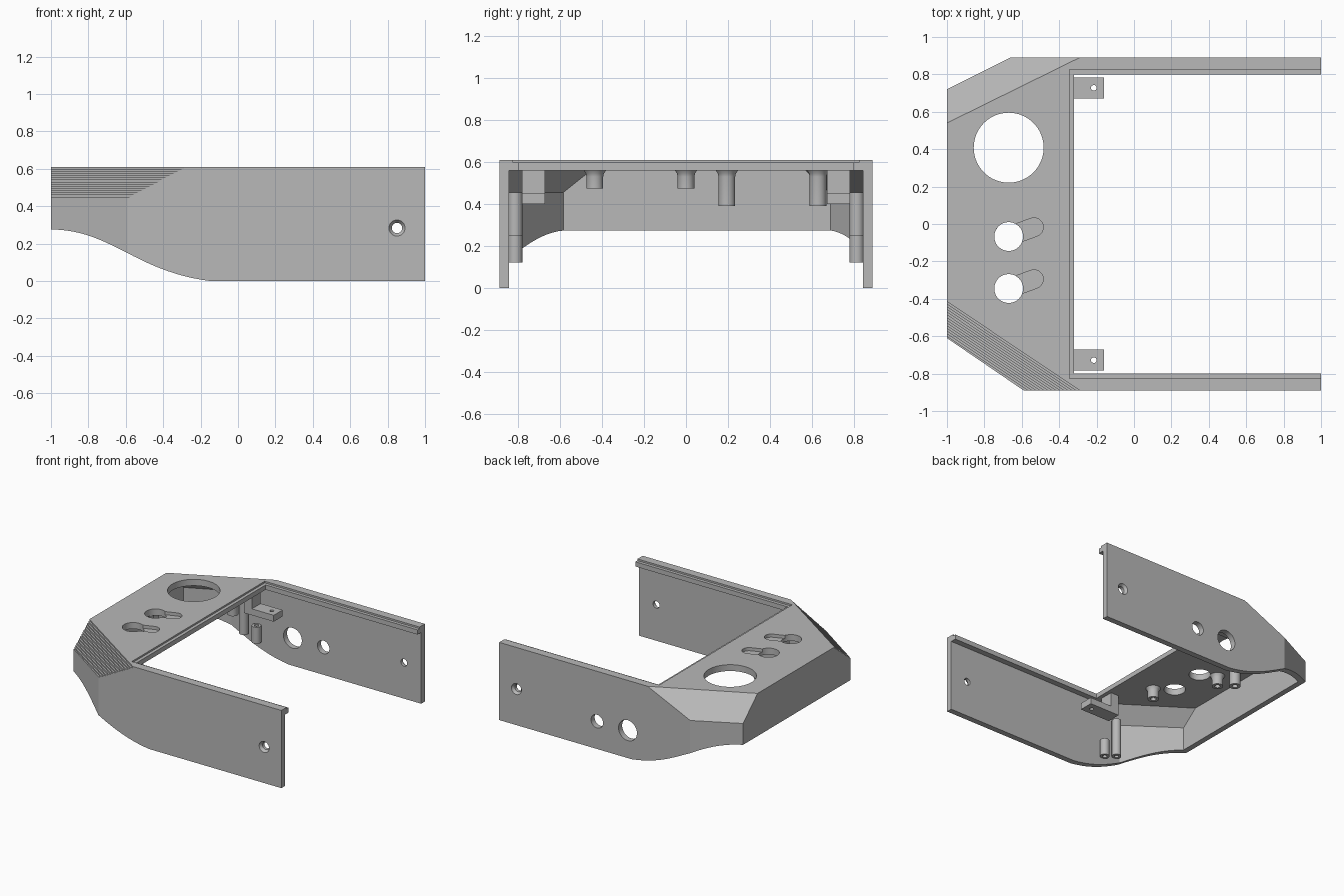
import bpy, bmesh, math
from mathutils import Vector
from mathutils.geometry import interpolate_bezier

cube = bpy.data.objects.get("Cube")
if cube:
    bpy.data.objects.remove(cube, do_unlink=True)

grey = bpy.data.materials.new("plain_grey")
grey.use_nodes = True
colour = (0.48, 0.48, 0.48, 1)
grey.diffuse_color = colour
grey.node_tree.nodes["Principled BSDF"].inputs["Base Color"].default_value = colour

ALONG_Z = lambda u, v, w: Vector((u, v, w))
ALONG_Y = lambda u, v, w: Vector((u, w, v))


def finish(name, bm):
    bmesh.ops.recalc_face_normals(bm, faces=bm.faces)
    mesh = bpy.data.meshes.new(name)
    bm.to_mesh(mesh)
    bm.free()
    mesh.materials.append(grey)
    obj = bpy.data.objects.new(name, mesh)
    bpy.context.scene.collection.objects.link(obj)
    return obj


def prism(name, pts, lo, hi, place=ALONG_Z, taper=None):
    """Extrude a 2D outline; an optional second outline closes the far end."""
    bm = bmesh.new()
    a = [bm.verts.new(place(u, v, lo)) for u, v in pts]
    b = [bm.verts.new(place(u, v, hi)) for u, v in (taper or pts)]
    bm.faces.new(a)
    bm.faces.new(b[::-1])
    for i in range(len(a)):
        j = (i + 1) % len(a)
        bm.faces.new((a[i], a[j], b[j], b[i]))
    return finish(name, bm)


def rect(x0, x1, y0, y1):
    return [(x0, y0), (x1, y0), (x1, y1), (x0, y1)]


def circle(x, y, r, n=48):
    return [(x + r * math.cos(math.tau * i / n), y + r * math.sin(math.tau * i / n)) for i in range(n)]


def capsule(p, q, r, n=16):
    ang = math.atan2(q[1] - p[1], q[0] - p[0])
    pts = []
    for c, start in ((q, ang - math.pi / 2), (p, ang + math.pi / 2)):
        for i in range(n + 1):
            t = start + math.pi * i / n
            pts.append((c[0] + r * math.cos(t), c[1] + r * math.sin(t)))
    return pts


def cut(body, cutter):
    mod = body.modifiers.new("cut", 'BOOLEAN')
    mod.operation, mod.solver, mod.object = 'DIFFERENCE', 'EXACT', cutter
    bpy.context.view_layer.update()
    deps = bpy.context.evaluated_depsgraph_get()
    mesh = bpy.data.meshes.new_from_object(body.evaluated_get(deps))
    body.modifiers.remove(mod)
    body.data = mesh
    bpy.data.objects.remove(cutter, do_unlink=True)


def corner_cutter(p, q, width, low, shift=0.0, steps=0):
    """Wedge that bevels a top corner along the line p-q, flat or stepped."""
    p, q = Vector(p), Vector(q)
    d = (q - p).normalized()
    n = Vector((d.y, -d.x))
    if n.x > 0:
        n = -n
    drop = TOP - low
    slope = [(-0.1, TOP + 0.1 * drop / width)]
    if steps:
        for i in range(steps):
            slope += [(width * i / steps, TOP - drop * i / steps),
                      (width * i / steps, TOP - drop * (i + 1) / steps)]
    slope += [(width, low), (width + 0.1, low - 0.1 * drop / width), (width + 0.1, 0.9), (-0.1, 0.9)]
    if steps:
        slope[0] = (0, 0.9)
        slope.pop()

    def place(u, v, w):
        h = p + d * w + n * (u + shift)
        return Vector((h.x, h.y, v))
    return prism("corner_cutter", slope, -0.5, (q - p).length + 0.5, place)


def lathe(name, x, y, profile, n=32):
    bm = bmesh.new()
    rings = [[bm.verts.new((cx, cy, z)) for cx, cy in circle(x, y, r, n)] for r, z in profile]
    for a, b in zip(rings, rings[1:] + rings[:1]):
        for i in range(n):
            j = (i + 1) % n
            bm.faces.new((a[i], a[j], b[j], b[i]))
    return finish(name, bm)


TOP, UNDER = 0.61, 0.56
FRONT = ((-0.29, -0.89), (-1, -0.415), 0.167, 0.45)
BACK = ((-0.29, 0.89), (-1, 0.54), 0.164, 0.44)

# Outer shell
shell = prism("housing_shell", [(1, -0.89), (1, 0.89), (-0.66, 0.89), (-1, 0.72),
                                (-1, -0.61), (-0.59, -0.89)], 0, TOP)
cut(shell, corner_cutter(*FRONT, steps=14))
cut(shell, corner_cutter(*BACK))

# Hollow inside, following the bevelled corners
hollow = prism("hollow", [(1.2, -0.845), (1.2, 0.845), (-0.65, 0.845), (-0.955, 0.69),
                          (-0.955, -0.585), (-0.575, -0.845)], -0.3, UNDER)
cut(hollow, corner_cutter(*FRONT, shift=-0.045))
cut(hollow, corner_cutter(*BACK, shift=-0.04))
cut(shell, hollow)

# Open bay with a shallow ledge around its rim
cut(shell, prism("bay", rect(-0.32, 1.2, -0.80, 0.80), -0.3, 0.9))
cut(shell, prism("ledge", rect(-0.345, 1.2, -0.825, 0.825), 0.597, 0.9))

# Curved underside
curve = interpolate_bezier(Vector((-1, 0.275)), Vector((-0.68, 0.275)),
                           Vector((-0.55, 0.05)), Vector((-0.15, 0)), 24)
outline = [(-1.2, -0.2), (-1.2, 0.275)] + [tuple(c) for c in curve] + [(-0.15, -0.2)]
cut(shell, prism("underside", outline, -1.2, 1.2, ALONG_Y))

# Round opening and keyholes in the top
cut(shell, prism("opening", circle(-0.67, 0.408, 0.187, 64), 0.4, 0.9))
for y in (-0.067, -0.345):
    cut(shell, prism("slot", capsule((-0.67, y), (-0.535, y + 0.05), 0.05), 0.585, 0.9))
    cut(shell, prism("keyhole", circle(-0.67, y, 0.077), 0.4, 0.9))

# Countersunk screw holes in both arms, two cable holes in the back arm
for s in (-1, 1):
    cut(shell, prism("screw_hole", circle(0.85, 0.283, 0.028, 32), s * 0.8, s * 1.0, ALONG_Y))
    cut(shell, prism("countersink", circle(0.85, 0.283, 0.028, 32), s * 0.87, s * 0.891, ALONG_Y,
                     circle(0.85, 0.283, 0.044, 32)))
for x, r in ((0.15, 0.052), (-0.117, 0.08)):
    cut(shell, prism("cable_hole", circle(x, 0.217, r), 0.8, 1.0, ALONG_Y))

# Flared screw bosses under the top
parts = [shell]
for i, (x, y, z) in enumerate(((-0.545, -0.435, 0.475), (-0.78, 0, 0.475),
                               (-0.78, 0.195, 0.39), (-0.485, 0.63, 0.39))):
    profile = [(0.02, 0.57), (0.02, z), (0.04, z), (0.04, 0.53), (0.043, 0.545), (0.053, 0.56), (0.053, 0.57)]
    parts.append(lathe(f"top_boss_{i + 1}", x, y, profile))

# Wall posts and L brackets, mirrored front to back
for s, side in ((-1, "front"), (1, "back")):
    for x, lo, hi, label in ((-0.41, 0.12, 0.25, "short"), (-0.52, 0.16, 0.455, "tall")):
        parts.append(lathe(f"{side}_{label}_post", x, s * 0.815,
                           [(0.016, hi), (0.016, lo), (0.034, lo), (0.034, hi)]))
    y0, y1 = sorted((s * 0.672, s * 0.782))
    tab = prism(f"{side}_bracket_tab", rect(-0.42, -0.16, y0, y1), 0.40, 0.45)
    cut(tab, prism("tab_hole", circle(-0.215, s * 0.728, 0.015, 24), 0.3, 0.5))
    parts += [tab, prism(f"{side}_bracket_web", rect(-0.42, -0.35, y0, y1), 0.42, 0.57)]

# Smooth the round surfaces, keep edges sharp
bpy.ops.object.select_all(action='DESELECT')
for p in parts:
    p.select_set(True)
bpy.context.view_layer.objects.active = shell
bpy.ops.object.shade_smooth_by_angle(angle=math.radians(25))
